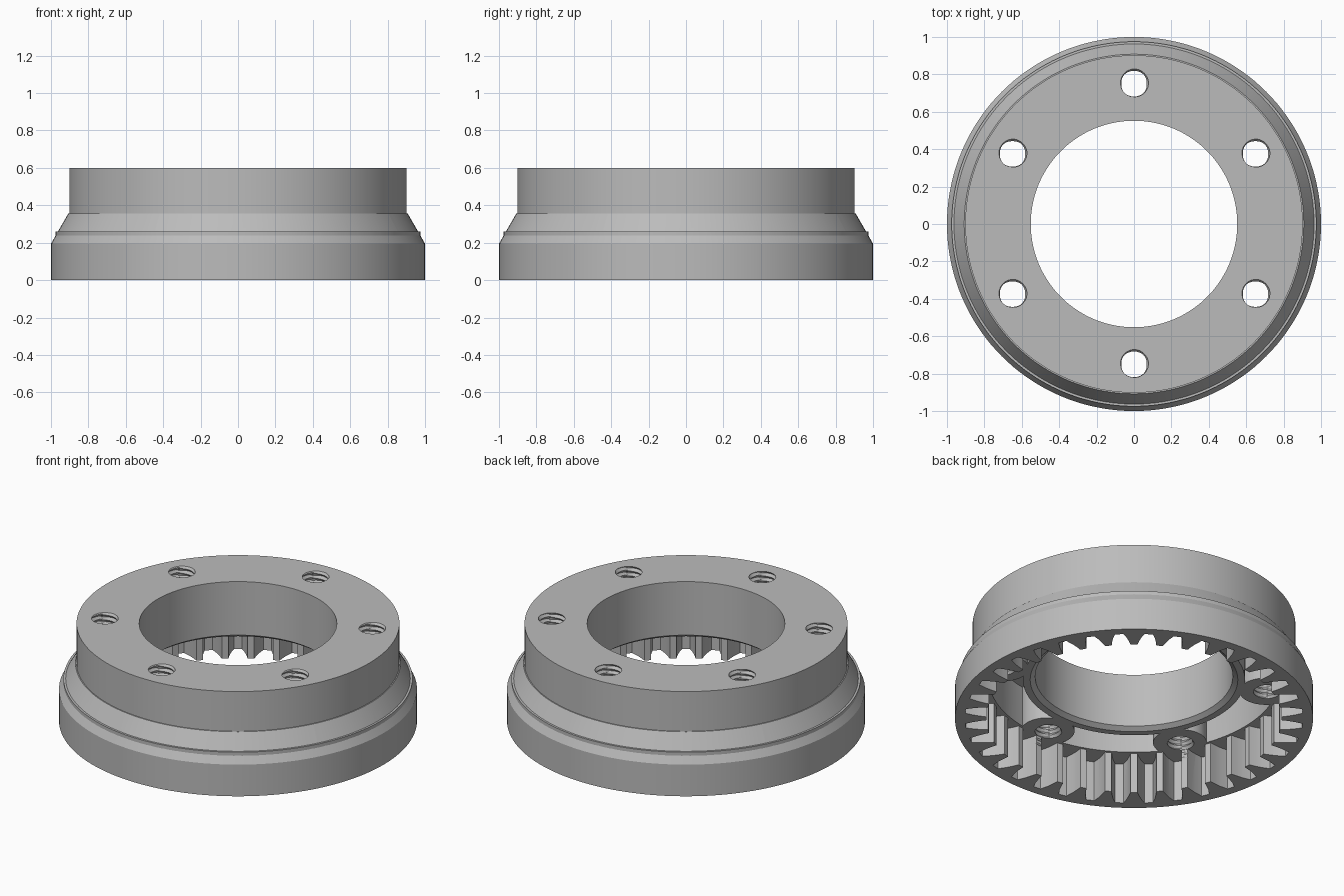
import bpy, bmesh
from math import sin, cos, pi, acos, tau, radians

old = bpy.data.objects.get("Cube")
if old:
    bpy.data.objects.remove(old)

grey = bpy.data.materials.new("plain_grey")
grey.use_nodes = True
grey.diffuse_color = (0.5, 0.5, 0.5, 1)
grey.node_tree.nodes["Principled BSDF"].inputs["Base Color"].default_value = (0.5, 0.5, 0.5, 1)

FLOOR = 0.25      # underside of the hub, top of the gear cavity
BOLT_R = 0.75     # bolt circle
BOSS_R = 0.15
TEETH = 36


def make(name, bm):
    bmesh.ops.recalc_face_normals(bm, faces=bm.faces)
    mesh = bpy.data.meshes.new(name)
    bm.to_mesh(mesh)
    bm.free()
    mesh.materials.append(grey)
    ob = bpy.data.objects.new(name, mesh)
    bpy.context.collection.objects.link(ob)
    return ob


def polar(r, a, z=0.0):
    return (r * cos(a), r * sin(a), z)


def lathe(name, profile, steps=144):
    """Closed (radius, z) profile spun around the z axis."""
    bm = bmesh.new()
    rings = [[bm.verts.new(polar(r, tau * i / steps, z)) for r, z in profile] for i in range(steps)]
    n = len(profile)
    for i in range(steps):
        a, b = rings[i], rings[(i + 1) % steps]
        for j in range(n):
            k = (j + 1) % n
            bm.faces.new((a[j], b[j], b[k], a[k]))
    return make(name, bm)


def prism(bm, outline, z0, z1):
    """Polar outline extruded from z0 to z1."""
    face = bm.faces.new([bm.verts.new(polar(r, a, z0)) for r, a in outline])
    top = bmesh.ops.extrude_face_region(bm, geom=[face])["geom"]
    bmesh.ops.translate(bm, vec=(0, 0, z1 - z0), verts=[v for v in top if isinstance(v, bmesh.types.BMVert)])


# Housing: skirt, cone, upper collar and chamfered bore
body = lathe("gear_housing", [(1, 0), (1, 0.195), (0.908, 0.355), (0.902, 0.355), (0.902, 0.6),
                              (0.552, 0.6), (0.552, 0.27), (0.58, FLOOR), (0.96, FLOOR), (0.96, 0)])

# Internal gear ring: cavity outline with tapered teeth
bm = bmesh.new()
outline = []
pitch = tau / TEETH
for i in range(TEETH):
    a = i * pitch
    for r, f in ((0.945, -0.36), (0.9, -0.25), (0.86, -0.18), (0.825, -0.13),
                 (0.825, 0.13), (0.86, 0.18), (0.9, 0.25), (0.945, 0.36)):
        outline.append((r, a + f * pitch))
inner = [bm.verts.new(polar(r, a)) for r, a in outline]
outer = [bm.verts.new(polar(0.975, a)) for r, a in outline]
faces = []
for i in range(len(outline)):
    j = (i + 1) % len(outline)
    faces.append(bm.faces.new((inner[i], inner[j], outer[j], outer[i])))
top = bmesh.ops.extrude_face_region(bm, geom=faces)["geom"]
bmesh.ops.translate(bm, vec=(0, 0, FLOOR + 0.01), verts=[v for v in top if isinstance(v, bmesh.types.BMVert)])
teeth = make("gear_teeth", bm)

# Pockets between the screw bosses
bm = bmesh.new()
R0, R1, N = 0.62, 0.81, 12


def boss_edge(r):
    return acos((r * r + BOLT_R ** 2 - BOSS_R ** 2) / (2 * r * BOLT_R))


radii = [R0 + (R1 - R0) * i / N for i in range(N + 1)]
for k in range(6):
    a0 = radians(30 + 60 * k)
    a1 = a0 + radians(60)
    pts = [(r, a0 + boss_edge(r)) for r in radii]
    for r, order in ((R1, 1), (R0, -1)):
        lo, hi = a0 + boss_edge(r), a1 - boss_edge(r)
        arc = [(r, lo + (hi - lo) * i / 20) for i in range(1, 20)]
        if order == 1:
            pts += arc + [(q, a1 - boss_edge(q)) for q in reversed(radii)]
        else:
            pts += arc[::-1]
    prism(bm, pts, 0.1, 0.5)
pockets = make("pocket_cutter", bm)

# Threaded screw holes
bm = bmesh.new()
SEG, SUB, LEAD = 24, 4, 0.03
for k in range(6):
    cx, cy, _ = polar(BOLT_R, radians(30 + 60 * k))
    rings = []
    for i in range(SUB * 16 + 1):
        z = 0.19 + i * LEAD / SUB
        ring = []
        for s in range(SEG):
            phase = (i / SUB - s / SEG) % 1
            r = 0.068 + 0.014 * (1 - abs(2 * phase - 1))
            x, y, _ = polar(r, tau * s / SEG)
            ring.append(bm.verts.new((cx + x, cy + y, z)))
        rings.append(ring)
    for a, b in zip(rings, rings[1:]):
        for s in range(SEG):
            t = (s + 1) % SEG
            bm.faces.new((a[s], a[t], b[t], b[s]))
    bm.faces.new(rings[0][::-1])
    bm.faces.new(rings[-1])
threads = make("thread_cutter", bm)

# Combine and cut
for tool, op in ((teeth, "UNION"), (pockets, "DIFFERENCE"), (threads, "DIFFERENCE")):
    mod = body.modifiers.new(tool.name, "BOOLEAN")
    mod.object, mod.operation, mod.solver = tool, op, "EXACT"
bpy.context.view_layer.objects.active = body
body.select_set(True)
for mod in list(body.modifiers):
    bpy.ops.object.modifier_apply(modifier=mod.name)
for tool in (teeth, pockets, threads):
    bpy.data.objects.remove(tool)
bpy.ops.object.shade_smooth_by_angle(angle=radians(25))
